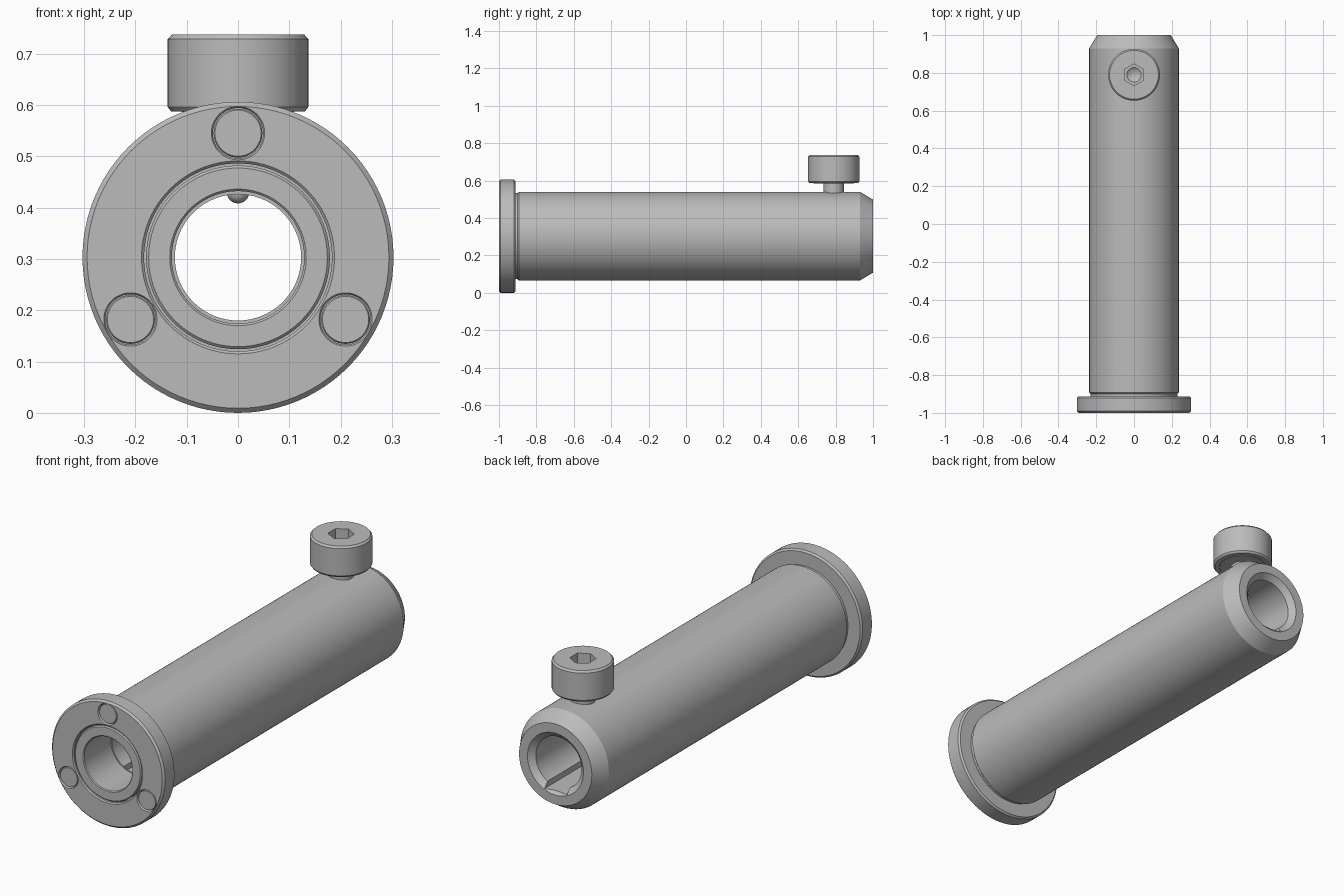
import bpy, bmesh, math
from mathutils import Matrix, Vector

cube = bpy.data.objects.get("Cube")
if cube:
    bpy.data.objects.remove(cube, do_unlink=True)

AXIS_Z = 0.303      # height of the tube's centre line
SCREW_Y = 0.79

metal = bpy.data.materials.new("grey metal")
metal.use_nodes = True
metal.diffuse_color = (0.5, 0.5, 0.5, 1)
metal.node_tree.nodes["Principled BSDF"].inputs["Base Color"].default_value = (0.5, 0.5, 0.5, 1)

ALONG_Y = Matrix.Translation((0, 0, AXIS_Z)) @ Matrix.Rotation(-math.pi / 2, 4, 'X')
UPRIGHT = Matrix.Translation((0, SCREW_Y, 0))


def make_object(name, bm, matrix):
    bm.transform(matrix)
    bmesh.ops.recalc_face_normals(bm, faces=bm.faces)
    mesh = bpy.data.meshes.new(name)
    bm.to_mesh(mesh)
    bm.free()
    mesh.materials.append(metal)
    obj = bpy.data.objects.new(name, mesh)
    bpy.context.collection.objects.link(obj)
    return obj


def lathe(name, profile, matrix, sides=96, closed=False):
    """Spin a (radius, height) profile; closed profiles make rings."""
    bm = bmesh.new()
    verts = [bm.verts.new((r, 0, h)) for r, h in profile]
    pairs = list(zip(verts, verts[1:]))
    if closed:
        pairs.append((verts[-1], verts[0]))
    edges = [bm.edges.new(p) for p in pairs]
    bmesh.ops.spin(bm, geom=verts + edges, cent=(0, 0, 0), axis=(0, 0, 1),
                   angle=math.tau, steps=sides, use_duplicate=False)
    bmesh.ops.remove_doubles(bm, verts=bm.verts, dist=1e-5)
    return make_object(name, bm, matrix)


def cut(obj, cutter):
    cutter.hide_render = True
    mod = obj.modifiers.new("cut", 'BOOLEAN')
    mod.operation = 'DIFFERENCE'
    mod.solver = 'EXACT'
    mod.object = cutter
    bpy.context.view_layer.objects.active = obj
    bpy.ops.object.modifier_apply(modifier=mod.name)
    bpy.data.objects.remove(cutter, do_unlink=True)


def smooth(obj):
    bpy.ops.object.select_all(action='DESELECT')
    obj.select_set(True)
    bpy.context.view_layer.objects.active = obj
    bpy.ops.object.shade_smooth_by_angle(angle=math.radians(20))


# Hollow tube with front spigot, undercut neck and chamfered back end
tube = lathe("tube", [
    (0.133, -0.997), (0.174, -0.997), (0.179, -0.992), (0.179, -0.93),
    (0.23, -0.93), (0.23, -0.90), (0.237, -0.893), (0.237, 0.93),
    (0.195, 1.0), (0.15, 1.0), (0.123, 0.975), (0.123, -0.79),
    (0.129, -0.79), (0.129, -0.993)], ALONG_Y, closed=True)

# Keyway along the bottom of the bore
bm = bmesh.new()
bmesh.ops.create_cube(bm, size=1)
bm.transform(Matrix.Diagonal((0.12, 1.9, 0.06, 1)))
cut(tube, make_object("keyway_cutter", bm, Matrix.Translation((0, 0.16, AXIS_Z - 0.105))))

# Screw hole through the top wall
cut(tube, lathe("hole_cutter", [(0, 0.36), (0.03, 0.36), (0.03, 0.6), (0, 0.6)], UPRIGHT, 32))

# Flange ring
flange = lathe("flange", [
    (0.183, -0.995), (0.188, -1.0), (0.294, -1.0), (0.303, -0.991),
    (0.303, -0.92), (0.295, -0.912), (0.183, -0.912)], ALONG_Y, closed=True)

# Three shallow pin seats in the flange, each holding a flush pin
for i, side in enumerate(("top", "right", "left")):
    a = math.pi / 2 + i * math.tau / 3
    place = Matrix.Translation((0.242 * math.cos(a), 0, 0.242 * math.sin(a))) @ ALONG_Y
    cut(flange, lathe("seat_cutter", [(0, -1.02), (0.052, -1.02), (0.052, -1.0),
                                      (0.049, -0.995), (0.049, -0.96), (0, -0.96)], place, 48))
    smooth(lathe("flange_pin_" + side, [(0, -0.996), (0.045, -0.996), (0.0475, -0.992),
                                        (0.0475, -0.955), (0, -0.955)], place, 48))

# Cap screw: domed tip, shank, collar and chamfered head
dome = [(0.022 * math.sin(t), 0.43 - 0.022 * math.cos(t))
        for t in (math.pi / 2 * k / 6 for k in range(7))]
screw = lathe("cap_screw", dome + [
    (0.028, 0.435), (0.028, 0.52), (0.055, 0.52), (0.055, 0.585),
    (0.107, 0.585), (0.109, 0.587), (0.13, 0.587), (0.137, 0.596),
    (0.137, 0.728), (0.129, 0.737), (0, 0.737)], UPRIGHT, 64)

# Hexagonal drive socket with a conical floor
bm = bmesh.new()
bmesh.ops.create_cone(bm, cap_ends=True, segments=6, radius1=0.058, radius2=0.058, depth=0.12)
cut(screw, make_object("hex_cutter", bm, Matrix.Translation((0, SCREW_Y, 0.725))))
cut(screw, lathe("floor_cutter", [(0, 0.635), (0.045, 0.67), (0, 0.67)], UPRIGHT, 24))

for obj in (tube, flange, screw):
    smooth(obj)
